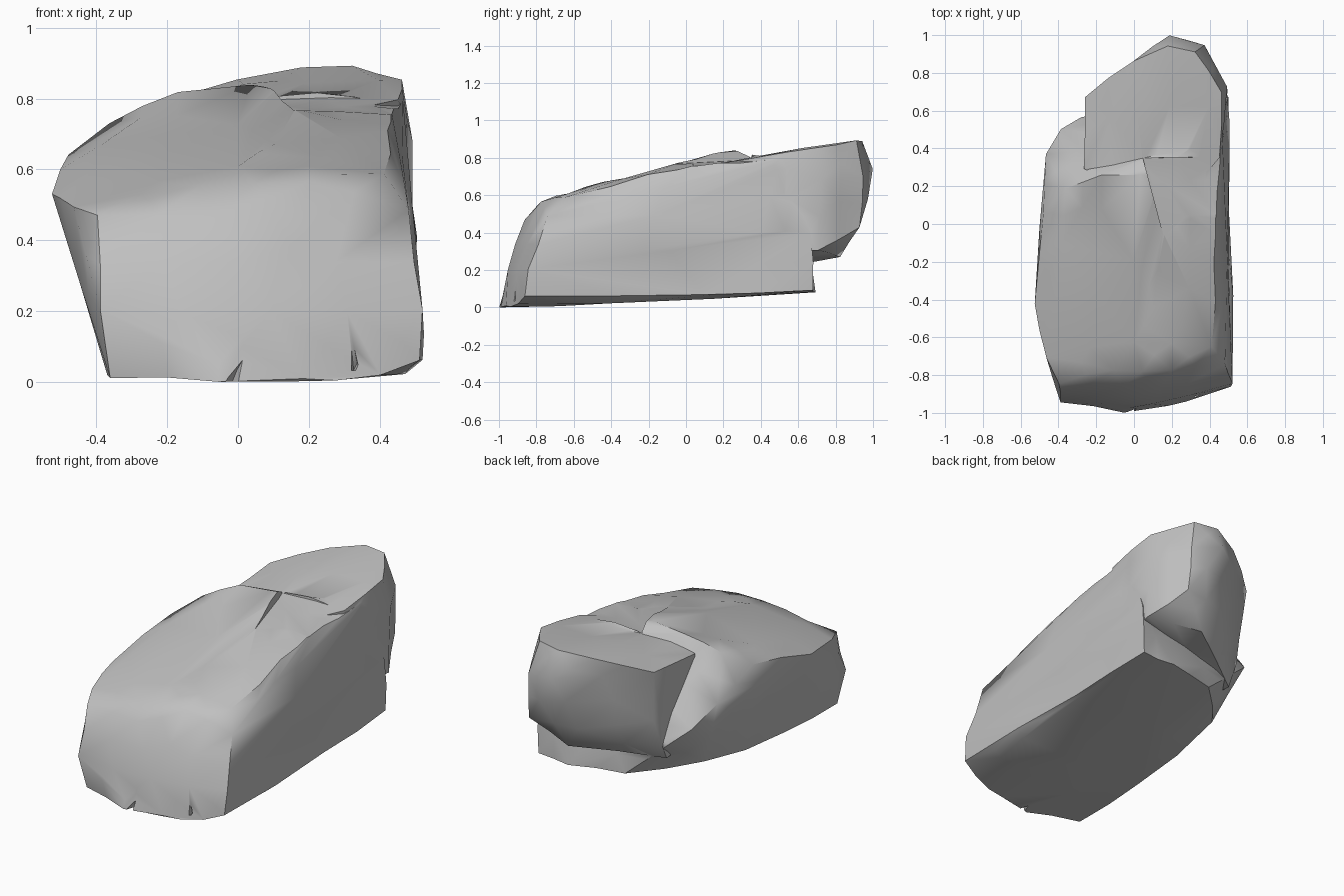
import bpy, bmesh, math
from mathutils import Vector, noise

cube = bpy.data.objects.get("Cube")
if cube:
    bpy.data.objects.remove(cube, do_unlink=True)

stone = bpy.data.materials.new("stone_grey")
stone.use_nodes = True
colour = (0.53, 0.53, 0.53, 1)
stone.diffuse_color = colour
bsdf = next(n for n in stone.node_tree.nodes if n.type == 'BSDF_PRINCIPLED')
bsdf.inputs["Base Color"].default_value = colour
bsdf.inputs["Roughness"].default_value = 0.9


def chunk(name, corners, rough=0.0):
    """Convex block spanned by its corner points, optionally roughened."""
    bm = bmesh.new()
    for c in corners:
        bm.verts.new(c)
    bmesh.ops.convex_hull(bm, input=bm.verts)
    loose = [v for v in bm.verts if not v.link_faces]
    bmesh.ops.delete(bm, geom=loose, context='VERTS')
    if rough:
        long_edges = [e for e in bm.edges if e.calc_length() > 0.2]
        bmesh.ops.subdivide_edges(bm, edges=long_edges, cuts=1)
        bmesh.ops.triangulate(bm, faces=bm.faces)
        for v in bm.verts:
            v.co += noise.noise_vector(v.co * 5.0) * rough
    bmesh.ops.recalc_face_normals(bm, faces=bm.faces)
    me = bpy.data.meshes.new(name)
    bm.to_mesh(me)
    bm.free()
    me.materials.append(stone)
    ob = bpy.data.objects.new(name, me)
    bpy.context.collection.objects.link(ob)
    return ob


def combine(base, other, operation):
    """Apply a boolean and discard the second block."""
    other.hide_render = True
    mod = base.modifiers.new("join", 'BOOLEAN')
    mod.operation = operation
    mod.solver = 'EXACT'
    mod.use_hole_tolerant = True
    mod.object = other
    bpy.context.view_layer.objects.active = base
    bpy.ops.object.modifier_apply(modifier=mod.name)
    bpy.data.objects.remove(other, do_unlink=True)


# Main slab: sloping top, bulging front, undercut left side
rock = chunk("rock", [
    # underside
    (-0.36, -0.91, 0.01), (-0.05, -1.0, 0.0), (0.15, -0.95, 0.0), (0.42, -0.9, 0.02),
    (0.52, -0.86, 0.06), (0.47, -0.4, 0.02), (0.51, 0.1, 0.06), (0.5, 0.68, 0.09),
    (0.3, 0.69, 0.07), (-0.04, 0.62, 0.09), (-0.32, 0.3, 0.1), (-0.37, -0.4, 0.02),
    # front
    (-0.05, -0.99, 0.05), (-0.38, -0.94, 0.2), (0.1, -0.95, 0.2), (-0.4, -0.84, 0.47),
    (-0.05, -0.86, 0.47), (-0.1, -0.77, 0.55), (0.2, -0.76, 0.565), (0.0, -0.62, 0.615),
    (0.52, -0.84, 0.2), (0.48, -0.74, 0.47), (0.42, -0.64, 0.59),
    # left side
    (-0.47, -0.7, 0.5), (-0.53, -0.42, 0.53), (-0.49, -0.2, 0.58), (-0.48, 0.06, 0.64),
    (-0.46, 0.37, 0.52), (-0.39, 0.5, 0.4), (-0.27, 0.56, 0.3), (-0.46, 0.05, 0.35),
    # top
    (-0.38, -0.1, 0.675), (-0.37, 0.19, 0.715), (-0.15, 0.27, 0.805), (0.03, 0.25, 0.835),
    (0.11, 0.16, 0.82), (0.16, -0.04, 0.77), (0.1, -0.45, 0.66), (0.43, -0.2, 0.7),
    (0.44, 0.1, 0.765), (0.46, 0.5, 0.79), (0.5, 0.4, 0.4), (0.5, 0.66, 0.4)], 0.022)

# Shallow step broken out of the top, right of the raised slab corner
step = chunk("step_cutter", [
    (0.16, -0.06, 0.765), (0.6, -0.07, 0.74), (0.05, 0.35, 0.785), (0.62, 0.36, 0.797),
    (0.165, -0.065, 1.0), (0.61, -0.08, 1.03), (0.055, 0.355, 1.06), (0.63, 0.37, 1.01)])
combine(rock, step, 'DIFFERENCE')

# Rear block: overhanging the underside, its left wall set in from the main slab
rear = chunk("rear_block", [
    (-0.26, 0.29, 0.73), (-0.26, 0.68, 0.77), (0.0, 0.87, 0.86), (0.18, 0.95, 0.885),
    (0.33, 0.91, 0.885), (0.47, 0.7, 0.845), (0.45, 0.35, 0.8), (0.2, 0.05, 0.74),
    (0.05, 0.33, 0.795), (0.2, 1.0, 0.74), (0.37, 0.95, 0.7), (0.5, 0.72, 0.68),
    (0.5, 0.7, 0.3), (0.38, 0.93, 0.42), (0.1, 0.88, 0.42), (0.2, 0.82, 0.27),
    (-0.23, 0.64, 0.45), (-0.25, 0.54, 0.2), (-0.22, 0.3, 0.2), (0.4, 0.3, 0.3)], 0.018)
combine(rock, rear, 'UNION')

# Small chips along the front foot
for corners in (
        [(-0.06, -1.05, -0.02), (0.02, -1.05, -0.02), (0.045, -1.02, 0.11),
         (-0.02, -0.93, -0.02), (0.0, -0.95, 0.03)],
        [(0.31, -1.0, 0.03), (0.35, -1.0, 0.03), (0.318, -0.95, 0.16),
         (0.33, -0.88, 0.03), (0.34, -0.88, 0.05)]):
    combine(rock, chunk("chip_cutter", corners), 'DIFFERENCE')

# Rest on the ground, centred
me = rock.data
lo = Vector([min(v.co[i] for v in me.vertices) for i in range(3)])
hi = Vector([max(v.co[i] for v in me.vertices) for i in range(3)])
base = Vector(((lo.x + hi.x) / 2, (lo.y + hi.y) / 2, lo.z))
for v in me.vertices:
    v.co -= base

bpy.ops.object.select_all(action='DESELECT')
rock.select_set(True)
bpy.context.view_layer.objects.active = rock
bpy.ops.object.shade_smooth_by_angle(angle=math.radians(38))
